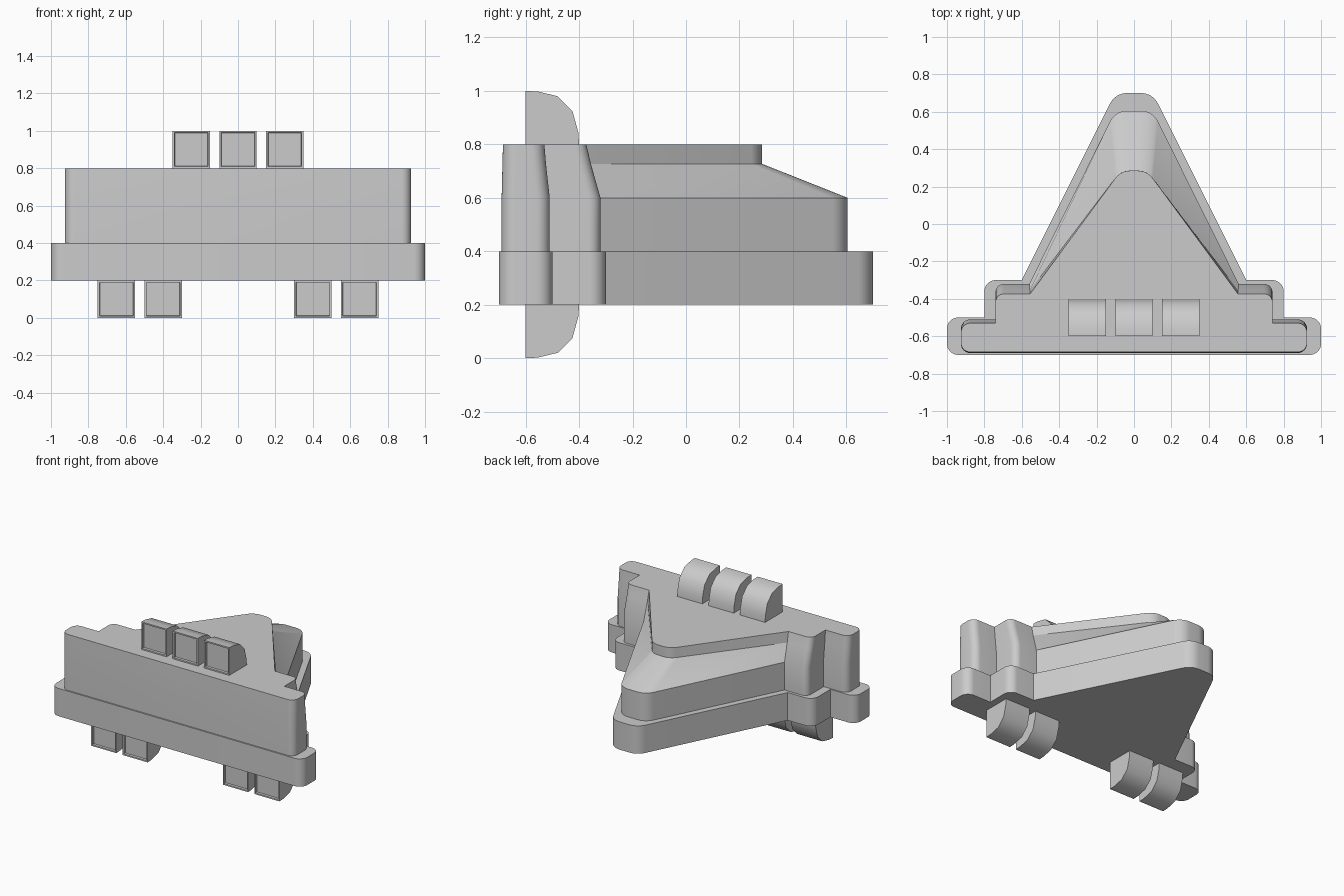
import bpy, bmesh, math
from mathutils import Vector

if "Cube" in bpy.data.objects:
    bpy.data.objects.remove(bpy.data.objects["Cube"])


def make_object(name, bm, angle=30):
    bmesh.ops.recalc_face_normals(bm, faces=bm.faces)
    me = bpy.data.meshes.new(name)
    bm.to_mesh(me)
    bm.free()
    ob = bpy.data.objects.new(name, me)
    bpy.context.collection.objects.link(ob)
    bpy.ops.object.select_all(action='DESELECT')
    ob.select_set(True)
    bpy.context.view_layer.objects.active = ob
    bpy.ops.object.shade_smooth_by_angle(angle=math.radians(angle))
    return ob


def outline(half, seg=8):
    """Mirror half an outline of (x, y, radius) corners and round each corner."""
    corners = half + [(-x, y, r) for x, y, r in reversed(half)]
    out = []
    n = len(corners)
    for i, (x, y, r) in enumerate(corners):
        p = Vector((x, y))
        if r == 0:
            out.append(p)
            continue
        a = (Vector(corners[i - 1][:2]) - p).normalized()
        b = (Vector(corners[(i + 1) % n][:2]) - p).normalized()
        h = a.angle(b) / 2
        c = p + (a + b).normalized() * (r / math.sin(h))
        d = r / math.tan(h)
        va, vb = p + a * d - c, p + b * d - c
        w = math.pi - 2 * h
        for k in range(seg + 1):
            t = k / seg
            out.append(c + (va * math.sin((1 - t) * w) + vb * math.sin(t * w)) / math.sin(w))
    return out


def loft(name, sections):
    bm = bmesh.new()
    rings = [[bm.verts.new((p.x, p.y, z)) for p in outline(half)] for z, half in sections]
    for lo, hi in zip(rings, rings[1:]):
        for i in range(len(lo)):
            j = (i + 1) % len(lo)
            bm.faces.new((lo[i], lo[j], hi[j], hi[i]))
    bm.faces.new(rings[0])
    bm.faces.new(rings[-1])
    return make_object(name, bm)


# Stepped triangular base plate
base = [(1, -0.7, 0.06), (1, -0.5, 0.06), (0.8, -0.5, 0), (0.8, -0.3, 0.06),
        (0.6, -0.3, 0), (0.1, 0.7, 0.1)]
loft("base_plate", [(0.2, base), (0.4, base)])


# Upper housing, with the nose sloping back below a vertical lip
def housing(front, wing, step, side_x, nose_x, nose_y):
    return [(0.925, front, 0.05), (0.925, wing, 0.05), (0.74, wing, 0),
            (0.74, step, 0.045), (side_x, step, 0), (nose_x, nose_y, 0.1)]


lower = housing(-0.69, -0.51, -0.32, 0.56, 0.1, 0.605)
lip = housing(-0.687, -0.524, -0.356, 0.557, 0.07, 0.285)
top = housing(-0.685, -0.53, -0.373, 0.555, 0.07, 0.285)
loft("upper_housing", [(0.4, lower), (0.6, lower), (0.727, lip), (0.8, top)])


# Lamp blocks with rounded backs and recessed front panels
def lamp(name, x, upside_down=False):
    profile = [(-0.6, 0.8), (-0.6, 1.0), (-0.555, 0.998), (-0.48, 0.98),
               (-0.425, 0.925), (-0.403, 0.845), (-0.4, 0.8)]
    bm = bmesh.new()
    sides = [[bm.verts.new((x + s, y, 1 - z if upside_down else z)) for y, z in profile]
             for s in (-0.1, 0.1)]
    a, b = sides
    for i in range(len(a)):
        j = (i + 1) % len(a)
        bm.faces.new((a[i], a[j], b[j], b[i]))
    bm.faces.new(a)
    bm.faces.new(b)
    bmesh.ops.recalc_face_normals(bm, faces=bm.faces)
    front = [f for f in bm.faces if f.normal.y < -0.99]
    bmesh.ops.inset_region(bm, faces=front, thickness=0.014)
    bmesh.ops.inset_region(bm, faces=front, thickness=0.003, depth=-0.015)
    make_object(name, bm, 35)


for i, x in enumerate((-0.25, 0, 0.25)):
    lamp(f"top_lamp_{i + 1}", x)
for i, x in enumerate((-0.65, -0.4, 0.4, 0.65)):
    lamp(f"bottom_lamp_{i + 1}", x, True)
